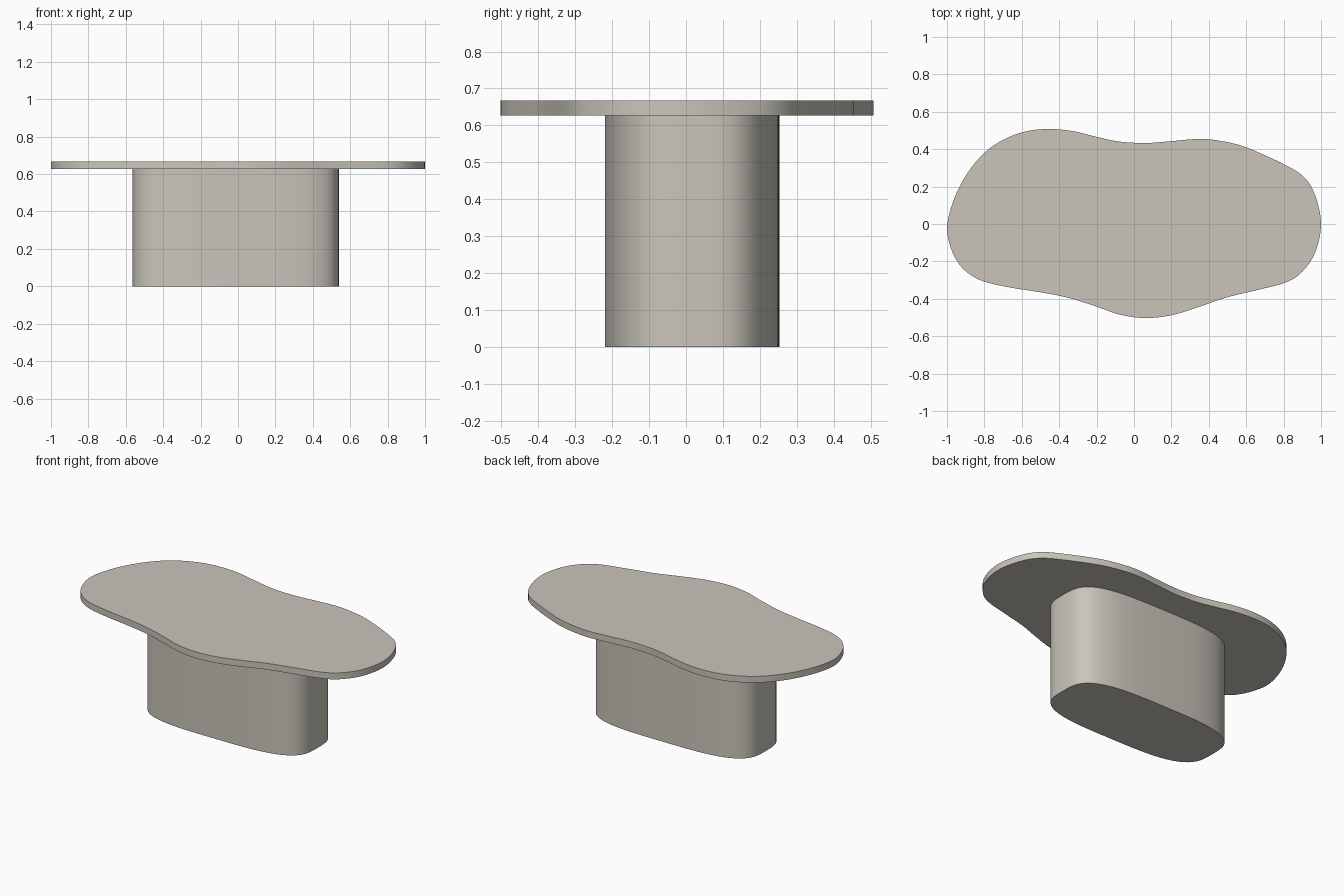
import bpy, bmesh, math
from mathutils import Vector

if "Cube" in bpy.data.objects:
    bpy.data.objects.remove(bpy.data.objects["Cube"])

stone = bpy.data.materials.new("warm_grey_stone")
stone.diffuse_color = (0.59, 0.56, 0.50, 1)
stone.use_nodes = True
stone.node_tree.nodes["Principled BSDF"].inputs["Base Color"].default_value = stone.diffuse_color


def smooth_loop(points, steps):
    """Closed Catmull-Rom curve through the points."""
    pts = [Vector(p) for p in points]
    n, out = len(pts), []
    for i in range(n):
        a, b, c, d = (pts[(i + k) % n] for k in (-1, 0, 1, 2))
        for s in range(steps):
            t = s / steps
            out.append(0.5 * (2 * b + (c - a) * t + (2 * a - 5 * b + 4 * c - d) * t**2
                              + (3 * b - a - 3 * c + d) * t**3))
    return out


def extrude_outline(name, outline, z0, z1):
    """Solid slab from a closed outline, listed anticlockwise."""
    bm = bmesh.new()
    base = bm.faces.new([bm.verts.new((x, y, z0)) for x, y in outline])
    res = bmesh.ops.extrude_face_region(bm, geom=[base], use_keep_orig=True)
    top = [g for g in res["geom"] if isinstance(g, bmesh.types.BMVert)]
    bmesh.ops.translate(bm, verts=top, vec=(0, 0, z1 - z0))
    bmesh.ops.recalc_face_normals(bm, faces=bm.faces)
    mesh = bpy.data.meshes.new(name)
    bm.to_mesh(mesh)
    bm.free()
    mesh.materials.append(stone)
    obj = bpy.data.objects.new(name, mesh)
    bpy.context.collection.objects.link(obj)
    bpy.ops.object.select_all(action="DESELECT")
    obj.select_set(True)
    bpy.context.view_layer.objects.active = obj
    bpy.ops.object.shade_smooth_by_angle(angle=math.radians(35))
    return obj


# Tabletop: free-form pebble outline
top_points = [
    (1.0, 0.0), (0.97, 0.15), (0.91, 0.25), (0.80, 0.32), (0.60, 0.41), (0.465, 0.444),
    (0.35, 0.455), (0.20, 0.443), (0.06, 0.433), (-0.08, 0.441), (-0.20, 0.466),
    (-0.33, 0.497), (-0.455, 0.508), (-0.58, 0.495), (-0.70, 0.45), (-0.80, 0.38),
    (-0.89, 0.273), (-0.957, 0.147), (-0.995, 0.02), (-0.995, -0.07), (-0.96, -0.175),
    (-0.90, -0.252), (-0.81, -0.305), (-0.66, -0.34), (-0.50, -0.365), (-0.35, -0.395),
    (-0.20, -0.442), (-0.075, -0.485), (0.06, -0.503), (0.20, -0.488), (0.34, -0.446),
    (0.49, -0.394), (0.65, -0.355), (0.81, -0.313), (0.90, -0.255), (0.97, -0.15)]
extrude_outline("tabletop", smooth_loop(top_points, 4), 0.627, 0.667)

# Pedestal: upright column with a soft, rounded oblong section
def oblong(t, power=2 / 3.4):
    c, s = math.cos(t), math.sin(t)
    return (-0.0125 + 0.5525 * math.copysign(abs(c) ** power, c),
            0.0165 + 0.2365 * math.copysign(abs(s) ** power, s))


extrude_outline("pedestal", [oblong(math.tau * i / 128) for i in range(128)], 0.0, 0.627)
